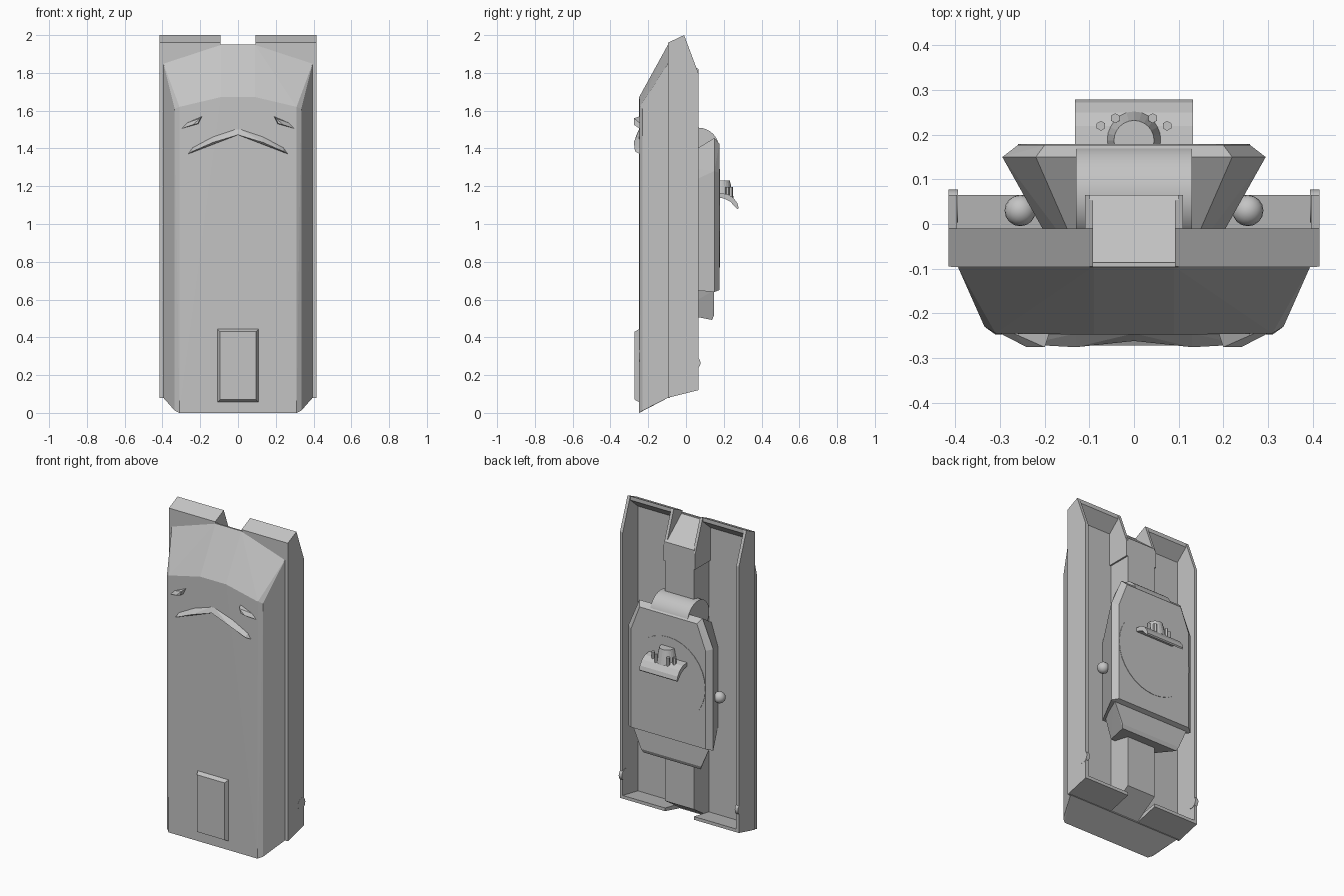
import bpy, bmesh, math
from mathutils import Matrix, Vector

if "Cube" in bpy.data.objects:
    bpy.data.objects.remove(bpy.data.objects["Cube"])

grey = bpy.data.materials.new("plain grey")
grey.diffuse_color = (0.55, 0.55, 0.55, 1)
grey.use_nodes = True
grey.node_tree.nodes["Principled BSDF"].inputs["Base Color"].default_value = grey.diffuse_color


def finish(name, bm):
    bmesh.ops.recalc_face_normals(bm, faces=bm.faces)
    me = bpy.data.meshes.new(name)
    bm.to_mesh(me)
    bm.free()
    me.materials.append(grey)
    ob = bpy.data.objects.new(name, me)
    bpy.context.collection.objects.link(ob)
    return ob


def hull(name, points, mirror=True):
    """Convex solid; points are mirrored in x unless told otherwise."""
    bm = bmesh.new()
    for x, y, z in points:
        bm.verts.new((x, y, z))
        if mirror:
            bm.verts.new((-x, y, z))
    res = bmesh.ops.convex_hull(bm, input=bm.verts)
    loose = {g for g in res["geom_interior"] + res["geom_unused"]
             if isinstance(g, bmesh.types.BMVert)}
    bmesh.ops.delete(bm, geom=list(loose), context='VERTS')
    bmesh.ops.dissolve_limit(bm, angle_limit=0.01, verts=bm.verts, edges=bm.edges)
    return finish(name, bm)


def extrude(name, profile, a, b, axis='x'):
    """Prism: a (y, z) profile along x, or an (x, z) profile along y."""
    bm = bmesh.new()
    place = (lambda p, t: (t, p[0], p[1])) if axis == 'x' else (lambda p, t: (p[0], t, p[1]))
    f = bm.faces.new([bm.verts.new(place(p, a)) for p in profile])
    res = bmesh.ops.extrude_face_region(bm, geom=[f])
    move = Vector((b - a, 0, 0)) if axis == 'x' else Vector((0, b - a, 0))
    bmesh.ops.translate(bm, verts=[v for v in res["geom"] if isinstance(v, bmesh.types.BMVert)], vec=move)
    return finish(name, bm)


def cylinder(name, loc, r, depth, axis, seg=32, r2=None):
    bm = bmesh.new()
    rot = {'x': Matrix.Rotation(math.pi / 2, 4, 'Y'), 'y': Matrix.Rotation(math.pi / 2, 4, 'X'),
           'z': Matrix.Identity(4)}[axis]
    bmesh.ops.create_cone(bm, cap_ends=True, segments=seg, radius1=r, radius2=r if r2 is None else r2,
                          depth=depth, matrix=Matrix.Translation(loc) @ rot)
    return finish(name, bm)


def smooth(ob):
    bpy.ops.object.select_all(action='DESELECT')
    ob.select_set(True)
    bpy.context.view_layer.objects.active = ob
    bpy.ops.object.shade_smooth_by_angle()


# lower tub with sloping nose
hull("tub", [(.09, -.248, 0), (.31, -.248, 0), (.335, -.23, .012), (.395, -.095, .08),
             (.09, -.248, 1.672), (.31, -.245, 1.62), (.335, -.23, 1.61),
             (.395, -.095, 1.85), (.09, -.095, 1.95)])

# floor behind the tub and the raised centre spine with ramped ends
extrude("floor", [(-.41, .08), (.41, .08), (.41, 1.96), (.1, 1.96), (.1, 1.95),
                  (-.1, 1.95), (-.1, 1.96), (-.41, 1.96)], -.096, -.086, 'y')
extrude("spine", [(-.095, .08), (.065, .185), (.065, 1.82), (-.095, 1.95)], -.1, .1)

# fenders: outer walls, nose caps, tail walls and inner ribs
wall = [(-.095, .08), (.065, .12), (.065, 1.8), (-.01, 2.0), (-.095, 1.96)]
rib = [(-.095, 1.7), (.065, 1.7), (.065, 1.8), (-.01, 2.0), (-.095, 1.96)]
cap = [(-.095, 1.96), (-.01, 2.0), (-.01, 1.975), (-.095, 1.90)]
tail = [(-.095, .08), (.065, .12), (.065, .14), (-.095, .11)]
for side, s in (("left", -1), ("right", 1)):
    extrude(side + "_wall", wall, s * .396, s * .415)
    extrude(side + "_rib", rib, s * .092, s * .11)
    extrude(side + "_nose_cap", cap, s * .1, s * .41)
    extrude(side + "_tail_wall", tail, s * .1, s * .41)
    smooth(cylinder(side + "_wall_bump", (s * .405, .04, .265), .037, .022, 'x', 16))

# raised hatch on the belly
hull("belly_hatch", [(.11, -.245, .055), (.11, -.245, .445), (.096, -.272, .07), (.096, -.272, .43)])

# belly ridges: a bent bar in two halves and two slanted wedges
for side, s in (("left", -1), ("right", 1)):
    hull(side + "_ridge", [(0, -.245, 1.508), (0, -.262, 1.472), (0, -.245, 1.472),
                           (s * .13, -.245, 1.465), (s * .13, -.276, 1.433), (s * .14, -.245, 1.43),
                           (s * .24, -.245, 1.405), (s * .265, -.245, 1.37),
                           (s * .24, -.27, 1.385)], False)
    hull(side + "_wedge", [(s * .3, -.245, 1.505), (s * .27, -.245, 1.535), (s * .19, -.245, 1.57),
                           (s * .21, -.245, 1.53), (s * .2, -.276, 1.56),
                           (s * .212, -.276, 1.532), (s * .24, -.276, 1.525)], False)

# turret body, undercut on all sides
hull("turret", [(.26, .177, .65), (.26, .177, 1.27), (.2, .177, 1.425),
                (.295, .15, .64), (.295, .15, 1.28), (.22, .15, 1.455),
                (.16, -.09, .66), (.16, -.09, 1.17), (.115, -.09, 1.31)])
hull("turret_bustle", [(.27, .148, .65), (.21, .148, .515), (.2, .138, .492),
                       (.17, -.05, .65), (.13, -.05, .53)])
smooth(cylinder("mantlet", (0, .065, 1.4), .11, .26, 'x', 32))
cylinder("roof_ring", (0, .176, 1.03), .26, .007, 'y', 32)

# rounded fittings on the turret sides
for side, s in (("left", -1), ("right", 1)):
    bm = bmesh.new()
    bmesh.ops.create_uvsphere(bm, u_segments=16, v_segments=10, radius=.035,
                              matrix=Matrix.Translation((s * .255, .03, .92)))
    smooth(finish(side + "_turret_knob", bm))

# roof visor: curved flared plate, dome and small studs
visor = [(.17, 1.14), (.2, 1.135), (.235, 1.118), (.26, 1.09), (.272, 1.078),
         (.279, 1.085), (.272, 1.11), (.25, 1.14), (.22, 1.158), (.17, 1.165)]
extrude("roof_visor", visor, -.132, .132)
cylinder("visor_dome", (0, .187, 1.185), .065, .09, 'z', 24, .045)
for s in (-1, 1):
    for x, y in ((.042, .237), (.074, .22)):
        cylinder("visor_stud", (s * x, y, 1.165), .011, .06, 'z', 6)
